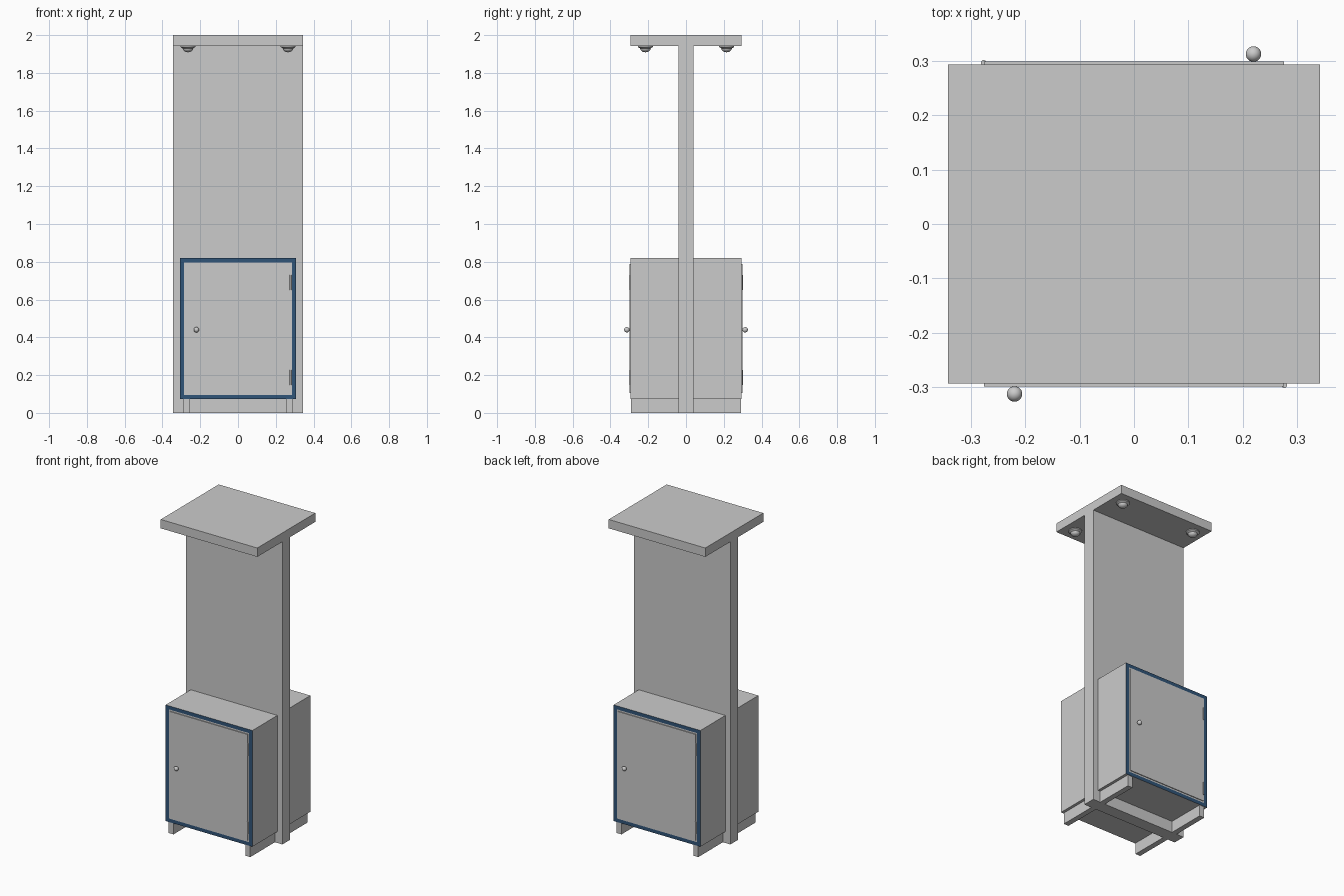
import bpy, bmesh, math
from mathutils import Matrix

if "Cube" in bpy.data.objects:
    bpy.data.objects.remove(bpy.data.objects["Cube"])

blue = bpy.data.materials.new("frame_blue")
blue.diffuse_color = (0.03, 0.09, 0.19, 1)
blue.use_nodes = True
blue.node_tree.nodes["Principled BSDF"].inputs["Base Color"].default_value = blue.diffuse_color
grey = bpy.data.materials.new("body_grey")
grey.diffuse_color = (0.8, 0.8, 0.8, 1)
grey.use_nodes = True
grey.node_tree.nodes["Principled BSDF"].inputs["Base Color"].default_value = grey.diffuse_color


def finish(name, bm, turn=0, smooth=False):
    bm.transform(Matrix.Rotation(turn, 4, 'Z'))
    bmesh.ops.recalc_face_normals(bm, faces=bm.faces)
    me = bpy.data.meshes.new(name)
    bm.to_mesh(me)
    bm.free()
    ob = bpy.data.objects.new(name, me)
    bpy.context.collection.objects.link(ob)
    if smooth:
        bpy.ops.object.select_all(action='DESELECT')
        ob.select_set(True)
        bpy.context.view_layer.objects.active = ob
        bpy.ops.object.shade_smooth_by_angle(angle=math.radians(35))
    return ob


def box_mesh(x0, x1, y0, y1, z0, z1):
    bm = bmesh.new()
    m = (Matrix.Translation(((x0 + x1) / 2, (y0 + y1) / 2, (z0 + z1) / 2))
         @ Matrix.Diagonal((x1 - x0, y1 - y0, z1 - z0, 1)))
    bmesh.ops.create_cube(bm, size=1, matrix=m)
    return bm


def box(name, *dims, turn=0):
    return finish(name, box_mesh(*dims), turn)


# Upright panel and canopy
box("upright_panel", -0.343, 0.343, -0.04, 0.04, 0, 1.943)
box("canopy", -0.343, 0.343, -0.294, 0.294, 1.943, 2.0)

# Two identical cabinets, the rear one turned half way round
for side, turn in (("front", 0), ("back", math.pi)):
    # Carcass whose front face carries a blue border
    bm = box_mesh(-0.308, 0.308, -0.294, -0.04, 0.073, 0.819)
    face = min(bm.faces, key=lambda f: f.calc_center_median().y)
    for f in bmesh.ops.inset_region(bm, faces=[face], thickness=0.032)["faces"]:
        f.material_index = 1
    cabinet = finish(side + "_cabinet", bm, turn)
    cabinet.data.materials.append(grey)
    cabinet.data.materials.append(blue)

    # Door
    box(side + "_door", -0.276, 0.276, -0.299, -0.294, 0.105, 0.787, turn=turn)

    # Door knob
    bm = bmesh.new()
    bmesh.ops.create_uvsphere(bm, u_segments=24, v_segments=16, radius=0.0142,
                              matrix=Matrix.Translation((-0.22, -0.313, 0.44)))
    finish(side + "_knob", bm, turn, True)

    # Hinge barrels
    for label, z in (("lower", 0.188), ("upper", 0.69)):
        bm = bmesh.new()
        bmesh.ops.create_cone(bm, cap_ends=True, segments=20, radius1=0.005,
                              radius2=0.005, depth=0.08,
                              matrix=Matrix.Translation((0.277, -0.297, z)))
        finish(f"{side}_{label}_hinge", bm, turn, True)

    # Floor runners
    for label, s in (("left", -1), ("right", 1)):
        a, b = sorted((s * 0.255, s * 0.29))
        box(f"{side}_{label}_runner", a, b, -0.29, -0.04, 0, 0.073, turn=turn)

# Downlights under the canopy: flat rim with a domed lens
lamp_profile = [(0, 1.943), (0.04, 1.943), (0.04, 1.937), (0.028, 1.93)]
lamp_profile += [(0.028 * math.cos(t), 1.93 - 0.021 * math.sin(t))
                 for t in [math.pi / 2 * i / 6 for i in range(1, 7)]]
for sx in (-1, 1):
    for sy in (-1, 1):
        bm = bmesh.new()
        vs = [bm.verts.new((r, 0, z)) for r, z in lamp_profile]
        es = [bm.edges.new(p) for p in zip(vs, vs[1:])]
        bmesh.ops.spin(bm, geom=vs + es, axis=(0, 0, 1), cent=(0, 0, 0),
                       angle=2 * math.pi, steps=32)
        bmesh.ops.remove_doubles(bm, verts=bm.verts, dist=1e-5)
        bm.transform(Matrix.Translation((sx * 0.265, sy * 0.215, 0)))
        finish("downlight", bm, 0, True)
